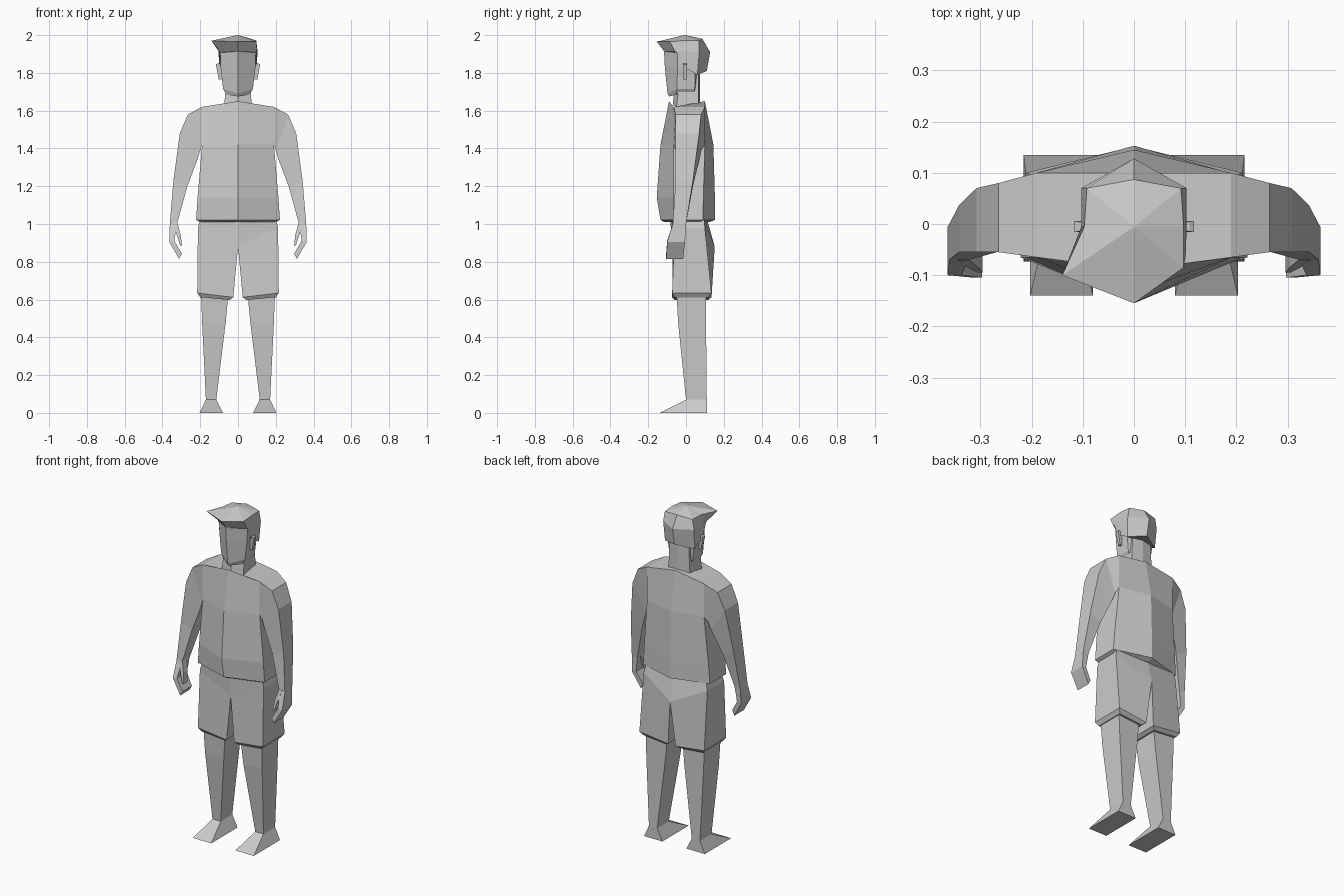
import bpy, bmesh


def loft(name, rings, mirror=False, caps=(True, True), open_x=None):
    """Skin a stack of equal rings; faces lying on |x| = open_x are left out."""
    bm = bmesh.new()
    rows = [[bm.verts.new(p) for p in r] for r in rings]
    n = len(rings[0])
    for a, b in zip(rows, rows[1:]):
        for i in range(n):
            j = (i + 1) % n
            q = (a[i], a[j], b[j], b[i])
            if open_x is not None and all(abs(abs(v.co.x) - open_x) < 1e-5 for v in q):
                continue
            bm.faces.new(q)
    if caps[0]:
        bm.faces.new(rows[0])
    if caps[1]:
        bm.faces.new(rows[-1])
    bmesh.ops.recalc_face_normals(bm, faces=bm.faces)
    me = bpy.data.meshes.new(name)
    bm.to_mesh(me)
    bm.free()
    ob = bpy.data.objects.new(name, me)
    bpy.context.collection.objects.link(ob)
    if mirror:
        m = ob.modifiers.new("mirror", 'MIRROR')
        m.use_clip = True
    return ob


def full(half):
    """Close a half ring (front centre to back centre) across x = 0."""
    return half + [(-x, y, z) for x, y, z in half[-2:0:-1]]


def hexring(front, x, cf, cb, back, z, zc=None):
    """Six-sided section: ridge at front and back, two corners per side."""
    zc = z if zc is None else zc
    return full([(0, front, zc), (x, cf, z), (x, cb, z), (0, back, zc)])


def rect(x0, x1, y0, y1, z0, z1=None):
    z1 = z0 if z1 is None else z1
    return [(x0, y0, z0), (x1, y0, z1), (x1, y1, z1), (x0, y1, z0)]


# Shirt body, with turned-in hem and open arm holes
loft("shirt", [
    hexring(-.115, .20, -.05, .07, .125, 1.01),
    hexring(-.135, .222, -.065, .09, .153, 1.022),
    hexring(-.155, .214, -.065, .092, .153, 1.14),
    hexring(-.135, .19, -.065, .10, .145, 1.42),
    hexring(-.09, .19, -.065, .10, .10, 1.62, 1.65),
], open_x=.19)

# Arms and hands: outer x,z / inner x,z / front and back y
arm = [
    (.19, 1.62, .19, 1.42, -.065, .10),
    (.265, 1.58, .20, 1.39, -.055, .08),
    (.308, 1.48, .215, 1.34, -.055, .07),
    (.342, 1.23, .268, 1.20, -.055, .037),
    (.361, 1.0, .323, 1.0, -.07, .0),
    (.364, .905, .337, .91, -.10, -.005),
    (.312, .815, .297, .843, -.105, -.015),
]
loft("arm", [[(xo, f, zo), (xo, b, zo), (xi, b, zi), (xi, f, zi)]
             for xo, zo, xi, zi, f, b in arm], mirror=True, caps=(False, True))
loft("thumb", [rect(.322, .345, -.07, -.025, 1.01),
               rect(.304, .325, -.085, -.045, .945),
               rect(.296, .306, -.095, -.06, .885)], mirror=True)

# Shorts, one leg mirrored, with turned-in hem
loft("shorts", [
    [(0, -.085, 1.03), (.20, -.05, 1.03), (.20, .095, 1.03), (0, .11, 1.03)],
    [(0, -.07, .88), (.212, -.06, .98), (.212, .10, .98), (0, .152, .88)],
    rect(.025, .216, -.073, .135, .612, .635),
    rect(.045, .20, -.06, .118, .598, .612),
], mirror=True, caps=(False, True), open_x=0)

# Legs and wedge feet
loft("leg", [rect(.05, .196, -.05, .105, .64),
             rect(.065, .19, -.042, .106, .48),
             rect(.115, .17, .0, .11, .07)], mirror=True)
loft("foot", [rect(.115, .17, .0, .11, .07),
              rect(.08, .203, -.14, .11, .0)], mirror=True)

# Neck and head
loft("neck", [hexring(-.07, .072, -.05, .065, .075, 1.62, 1.63),
              hexring(-.055, .064, -.03, .065, .075, 1.80)])
loft("head", [
    hexring(-.09, .06, -.05, .04, .05, 1.685, 1.675),
    hexring(-.098, .079, -.048, .046, .06, 1.715, 1.69),
    hexring(-.112, .092, -.045, .05, .08, 1.83),
    hexring(-.117, .095, -.045, .06, .09, 1.93),
])
loft("ear", [rect(.088, .102, -.012, .003, 1.765),
             rect(.088, .117, -.016, .006, 1.845),
             rect(.088, .108, -.014, .004, 1.85)], mirror=True)

# Hair: swept fringe pulled out to one side
fringe = full([(0, -.155, 1.965), (.097, -.085, 1.965), (.097, -.005, 1.972),
               (.092, .07, 1.97), (0, .087, 1.98)])
fringe[-1] = (-.14, -.10, 1.97)
loft("hair", [
    full([(0, -.112, 1.912), (.098, -.05, 1.908), (.10, -.02, 1.835),
          (.098, .06, 1.79), (0, .11, 1.81)]),
    full([(0, -.118, 1.917), (.101, -.06, 1.917), (.103, -.005, 1.915),
          (.103, .07, 1.91), (0, .128, 1.91)]),
    fringe,
    [(p[0] * .03, p[1] * .03 - .005, 2.0) for p in fringe],
])
